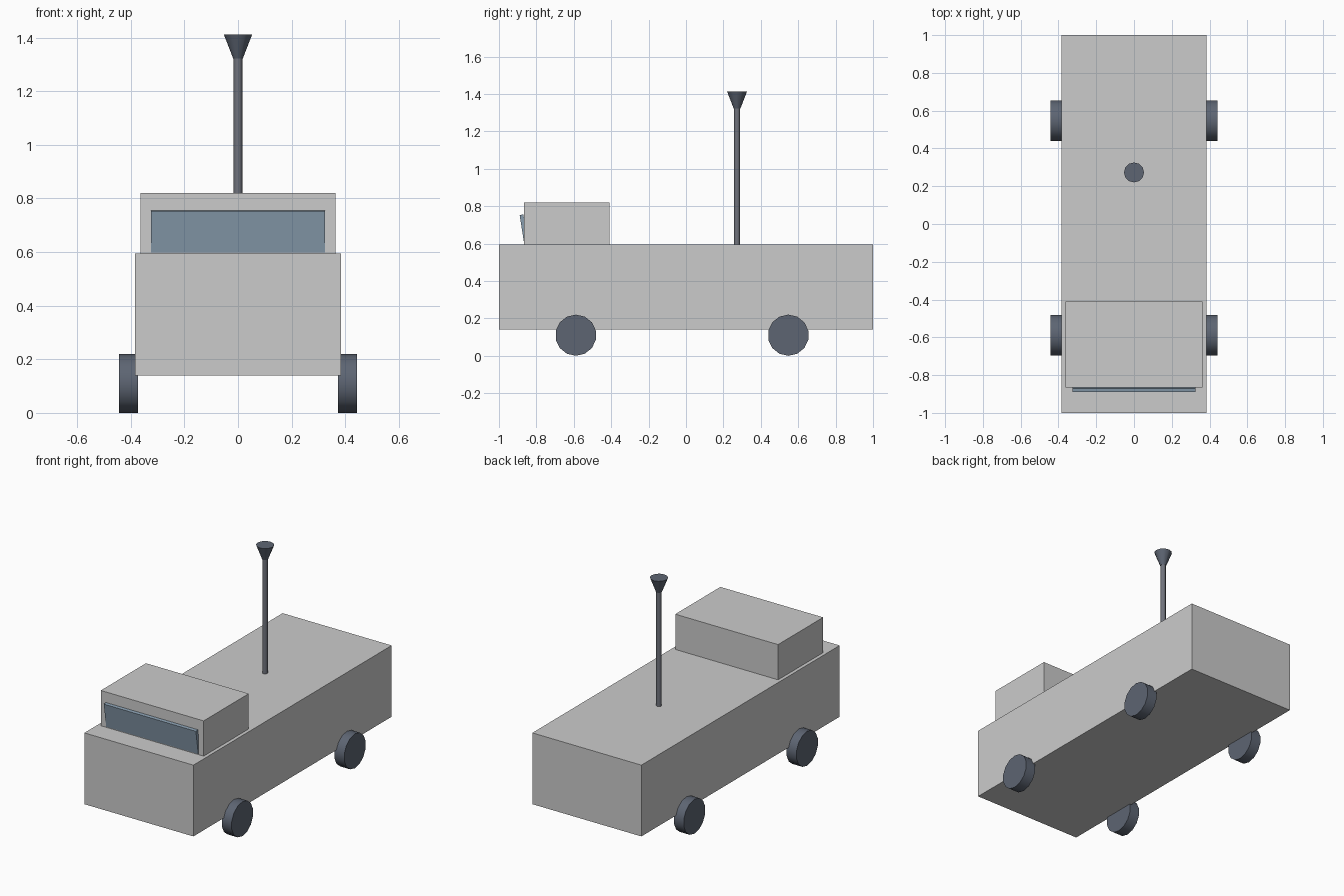
import bpy
from math import radians, pi

if "Cube" in bpy.data.objects:
    bpy.data.objects.remove(bpy.data.objects["Cube"])


def material(name, rgb):
    m = bpy.data.materials.new(name)
    m.diffuse_color = (*rgb, 1)
    m.use_nodes = True
    m.node_tree.nodes["Principled BSDF"].inputs["Base Color"].default_value = m.diffuse_color
    return m


dark = material("dark_rubber", (0.11, 0.13, 0.17))
metal = material("mast_metal", (0.16, 0.17, 0.20))
glass = material("glass", (0.25, 0.34, 0.43))


def box(name, lo, hi):
    bpy.ops.mesh.primitive_cube_add(size=1, location=[(a + b) / 2 for a, b in zip(lo, hi)])
    ob = bpy.context.object
    ob.name = name
    ob.scale = [b - a for a, b in zip(lo, hi)]
    return ob


def cone(name, r1, r2, depth, loc, mat, sides, rot=(0, 0, 0)):
    bpy.ops.mesh.primitive_cone_add(vertices=sides, radius1=r1, radius2=r2, depth=depth,
                                    location=loc, rotation=rot)
    ob = bpy.context.object
    ob.name = name
    ob.data.materials.append(mat)
    bpy.ops.object.shade_smooth_by_angle(angle=radians(40))
    return ob


# Body and cab
box("body", (-0.385, -1, 0.14), (0.385, 1, 0.595))
box("cab", (-0.363, -0.865, 0.595), (0.363, -0.41, 0.82))

# Windscreen, leaning outward at the top
screen = box("windscreen", (-0.325, -0.877, 0.595), (0.325, -0.857, 0.755))
screen.rotation_euler.x = radians(9)
screen.data.materials.append(glass)

# Wheels
for end, y in (("front", -0.589), ("rear", 0.547)):
    for side, s in (("left", -1), ("right", 1)):
        cone(f"{end}_{side}_wheel", 0.11, 0.11, 0.07, (s * 0.408, y, 0.11), dark, 14,
             (pi / 2, 0, pi / 2))

# Mast with flared top
cone("mast", 0.016, 0.016, 0.735, (0, 0.273, 0.9575), metal, 12)
cone("mast_flare", 0.018, 0.053, 0.09, (0, 0.273, 1.367), dark, 12)
